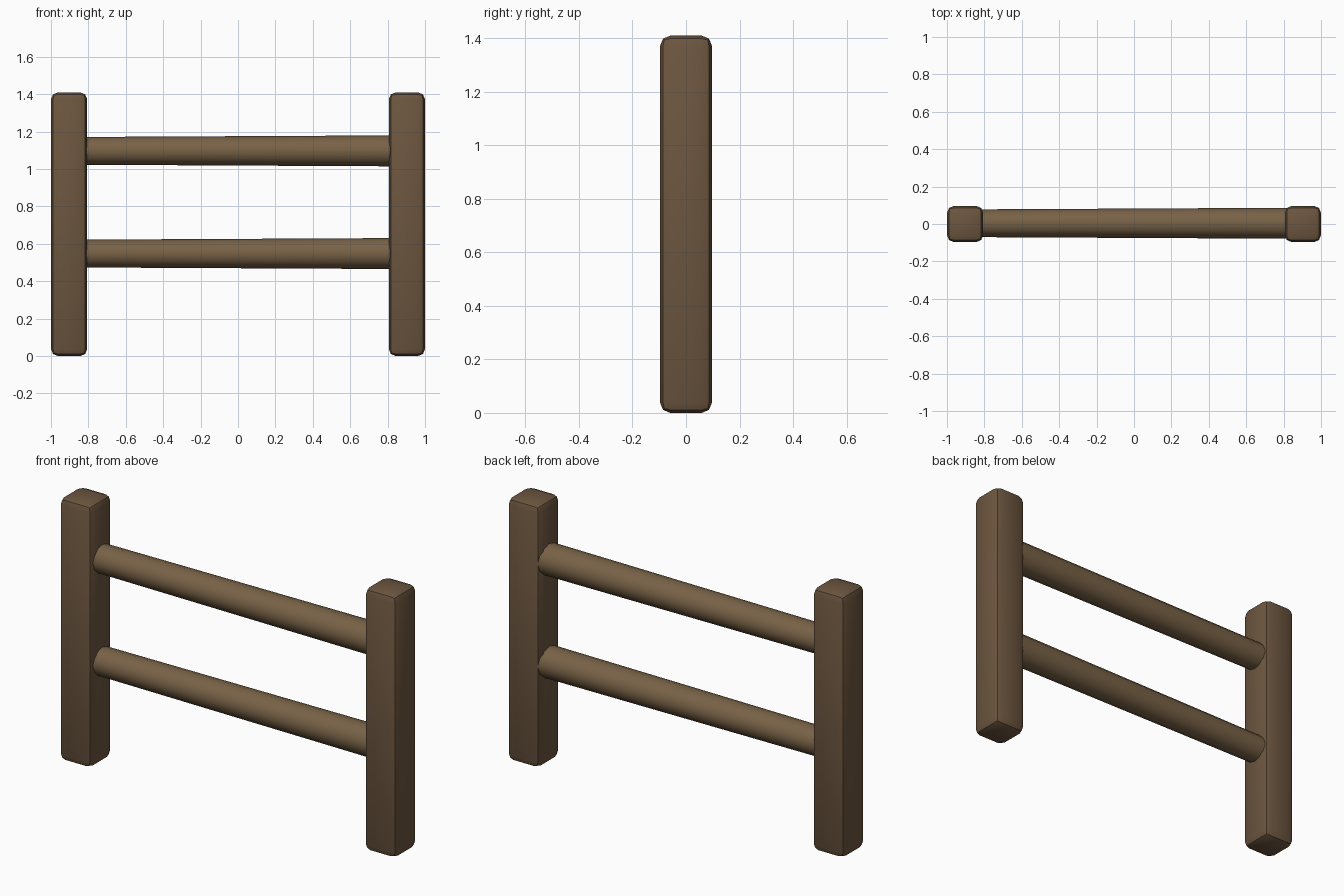
import bpy, math

if "Cube" in bpy.data.objects:
    bpy.data.objects.remove(bpy.data.objects["Cube"])

POST_W, POST_H = 0.194, 1.41
POST_X = 1.0 - POST_W / 2


def material(name, color):
    m = bpy.data.materials.new(name)
    m.diffuse_color = (*color, 1)
    m.use_nodes = True
    m.node_tree.nodes["Principled BSDF"].inputs["Base Color"].default_value = m.diffuse_color
    return m


post_wood = material("post_wood", (0.15, 0.092, 0.05))
rail_wood = material("rail_wood", (0.19, 0.122, 0.062))


def finish(obj, name, mat):
    obj.name = name
    obj.data.materials.append(mat)
    bpy.ops.object.shade_smooth_by_angle(angle=math.radians(40))


def post(name, x):
    bpy.ops.mesh.primitive_cube_add(size=1, location=(x, 0, POST_H / 2))
    obj = bpy.context.object
    obj.scale = (POST_W, POST_W, POST_H)
    bpy.ops.object.transform_apply(location=False, rotation=False, scale=True)
    bevel = obj.modifiers.new("rounded_edges", "BEVEL")
    bevel.width = 0.038
    bevel.segments = 2
    bpy.ops.object.modifier_apply(modifier=bevel.name)
    finish(obj, name, post_wood)


def rail(name, z):
    # slightly tapered log, thicker at +x, ends buried in the posts
    bpy.ops.mesh.primitive_cone_add(
        vertices=12, radius1=0.074, radius2=0.083, depth=2 * POST_X,
        location=(0, 0.004, z), rotation=(0, math.pi / 2, 0))
    finish(bpy.context.object, name, rail_wood)


# Square posts
post("left_post", -POST_X)
post("right_post", POST_X)

# Round rails
rail("lower_rail", 0.548)
rail("upper_rail", 1.097)
